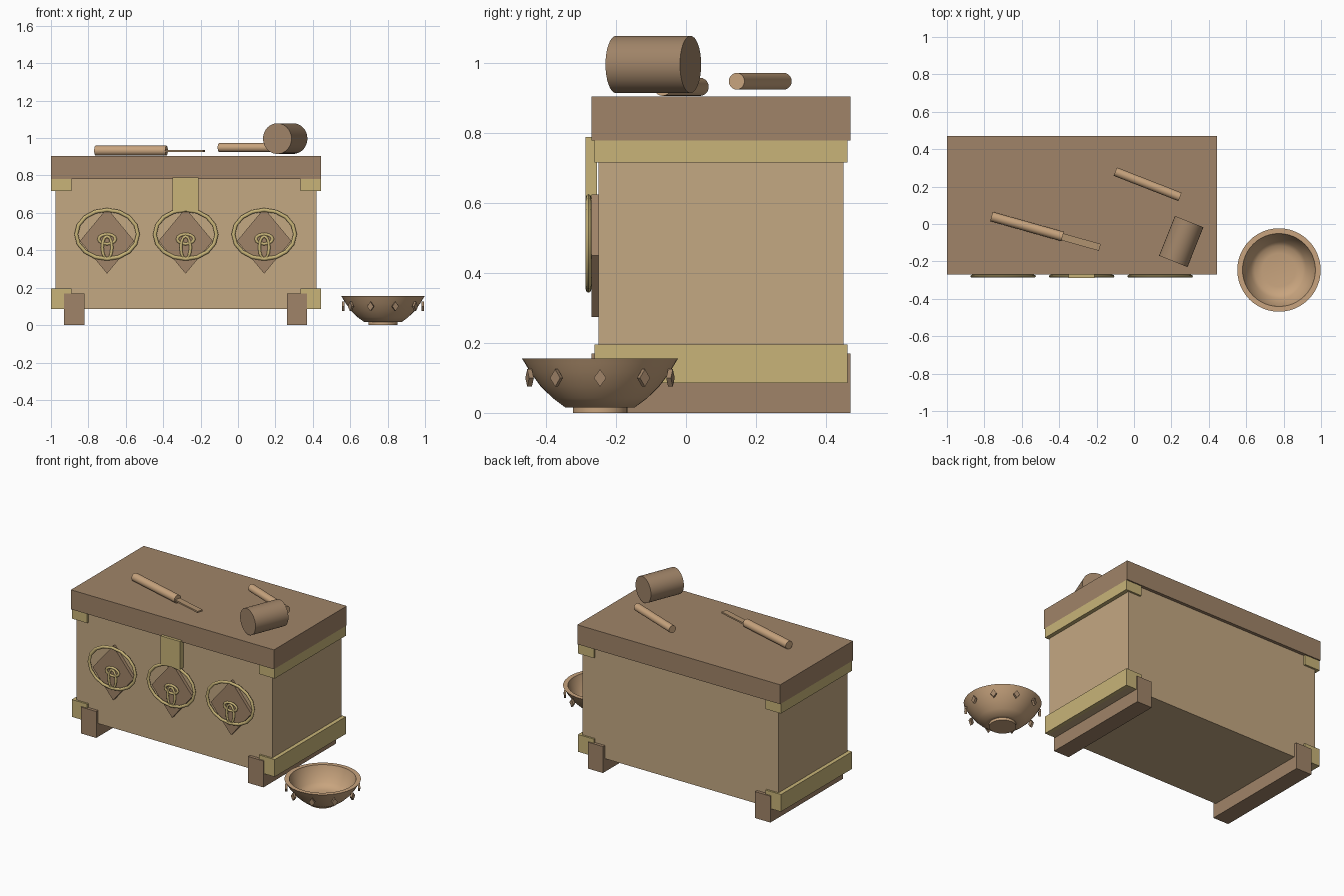
import bpy, bmesh, math
from mathutils import Vector, Matrix

if "Cube" in bpy.data.objects:
    bpy.data.objects.remove(bpy.data.objects["Cube"])


def mat(name, r, g, b):
    lin = lambda c: (c / 255 / 12.92) if c < 11 else ((c / 255 + 0.055) / 1.055) ** 2.4
    m = bpy.data.materials.new(name)
    m.diffuse_color = (lin(r), lin(g), lin(b), 1)
    m.use_nodes = True
    m.node_tree.nodes["Principled BSDF"].inputs["Base Color"].default_value = m.diffuse_color
    return m


TAN = mat("tan wood", 196, 168, 130)
BROWN = mat("brown wood", 160, 132, 104)
GOLD = mat("brass", 200, 180, 120)
CLAY = mat("warm tan", 200, 164, 126)
BLADE = mat("pale brown", 176, 146, 112)


def finish(name, bm, m, smooth=False):
    bmesh.ops.recalc_face_normals(bm, faces=bm.faces)
    me = bpy.data.meshes.new(name)
    bm.to_mesh(me)
    bm.free()
    ob = bpy.data.objects.new(name, me)
    bpy.context.collection.objects.link(ob)
    me.materials.append(m)
    if smooth:
        bpy.ops.object.select_all(action='DESELECT')
        ob.select_set(True)
        bpy.context.view_layer.objects.active = ob
        bpy.ops.object.shade_smooth_by_angle(angle=math.radians(45))
    return ob


def box(name, x, y, z, m):
    bm = bmesh.new()
    bmesh.ops.create_cube(bm, size=1)
    for v in bm.verts:
        v.co = [(a + b) / 2 + c * (b - a) for (a, b), c in zip((x, y, z), v.co)]
    return finish(name, bm, m)


def rod(name, p, q, r, m, sides=20):
    p, q = Vector(p), Vector(q)
    bm = bmesh.new()
    mx = Matrix.Translation((p + q) / 2) @ (q - p).to_track_quat('Z', 'Y').to_matrix().to_4x4()
    bmesh.ops.create_cone(bm, cap_ends=True, segments=sides, radius1=r, radius2=r,
                          depth=(q - p).length, matrix=mx)
    return finish(name, bm, m, True)


def ring(name, cx, cy, cz, rx, rz, tube, n=16, k=8):
    bm = bmesh.new()
    loops = []
    for i in range(n):
        a = 2 * math.pi * i / n
        loops.append([bm.verts.new((cx + (rx + tube * math.cos(t)) * math.cos(a),
                                    cy + 0.8 * tube * math.sin(t),
                                    cz + (rz + tube * math.cos(t)) * math.sin(a)))
                      for t in (2 * math.pi * j / k for j in range(k))])
    for i in range(n):
        A, B = loops[i], loops[(i + 1) % n]
        for j in range(k):
            bm.faces.new((A[j], A[(j + 1) % k], B[(j + 1) % k], B[j]))
    return finish(name, bm, GOLD, True)


def diamond(name, hw, hh, depth, m, mx):
    # flat rhombus plate in the xz plane, thickness along y
    bm = bmesh.new()
    pts = [(hw, 0), (0, hh), (-hw, 0), (0, -hh)]
    f = bm.faces.new([bm.verts.new((x, 0, z)) for x, z in pts])
    ext = bmesh.ops.extrude_face_region(bm, geom=[f])["geom"]
    for v in ext:
        if isinstance(v, bmesh.types.BMVert):
            v.co.y -= depth
    bm.transform(mx)
    return finish(name, bm, m)


# chest body and lid
box("chest_body", (-0.975, 0.42), (-0.25, 0.45), (0.085, 0.78), TAN)
box("chest_lid", (-1.0, 0.445), (-0.27, 0.47), (0.78, 0.905), BROWN)

# end bands and runner feet
for side, bx, fx in (("left", (-1.0, -0.89), (-0.93, -0.82)),
                     ("right", (0.333, 0.445), (0.262, 0.37))):
    box(side + "_upper_band", bx, (-0.262, 0.462), (0.717, 0.78), GOLD)
    box(side + "_lower_band", bx, (-0.262, 0.462), (0.085, 0.196), GOLD)
    box(side + "_foot", fx, (-0.27, 0.47), (0.0, 0.17), BROWN)

# front clasp, diamond plates and ring pulls
box("clasp", (-0.35, -0.21), (-0.288, -0.255), (0.61, 0.79), GOLD)
for i, x in enumerate((-0.70, -0.28, 0.14)):
    diamond(f"diamond_plate_{i}", 0.145, 0.175, 0.021, BROWN,
            Matrix.Translation((x, -0.25, 0.45)))
    ring(f"large_ring_{i}", x, -0.279, 0.485, 0.165, 0.131, 0.010)
    ring(f"small_ring_{i}", x, -0.277, 0.460, 0.045, 0.026, 0.008, 12)
    ring(f"hanging_ring_{i}", x, -0.279, 0.415, 0.026, 0.060, 0.008, 12)

# mallet and knife resting on the lid
rod("mallet_head", (0.295, 0.013, 0.997), (0.21, -0.20, 0.997), 0.082, BROWN, 32)
rod("mallet_handle", (-0.10, 0.28, 0.949), (0.246, 0.145, 0.949), 0.024, CLAY)
rod("knife_handle", (-0.762, 0.04, 0.933), (-0.382, -0.067, 0.933), 0.026, CLAY)
d = Vector((0.38, -0.107, 0)).normalized()
blade = box("knife_blade", (-0.01, 0.207), (-0.019, 0.019), (-0.005, 0.005), BLADE)
blade.data.transform(Matrix.Translation((-0.382, -0.069, 0.930))
                     @ Matrix.Rotation(math.atan2(d.y, d.x), 4, 'Z'))

# bowl turned from a profile
BX, BY, N = 0.775, -0.246, 48
prof = [(0, 0), (0.078, 0), (0.078, 0.016), (0.10, 0.016), (0.135, 0.042), (0.17, 0.076),
        (0.20, 0.117), (0.215, 0.142), (0.223, 0.155), (0.195, 0.155), (0.188, 0.13),
        (0.17, 0.092), (0.15, 0.062), (0.13, 0.042), (0.09, 0.036), (0, 0.035)]
bm = bmesh.new()
vs = [bm.verts.new((BX + r, BY, z)) for r, z in prof]
es = [bm.edges.new(e) for e in zip(vs, vs[1:])]
bmesh.ops.spin(bm, geom=vs + es, cent=(BX, BY, 0), axis=(0, 0, 1),
               angle=2 * math.pi, steps=N)
bmesh.ops.remove_doubles(bm, verts=bm.verts, dist=0.0005)
finish("bowl", bm, CLAY, True)

# ten diamond studs around the bowl
for i in range(10):
    a = 2 * math.pi * i / 10
    mx = (Matrix.Translation((BX, BY, 0.1)) @ Matrix.Rotation(a + math.pi / 2, 4, 'Z')
          @ Matrix.Translation((0, -0.205, 0)))
    diamond(f"bowl_stud_{i}", 0.018, 0.025, 0.014, BROWN, mx)
